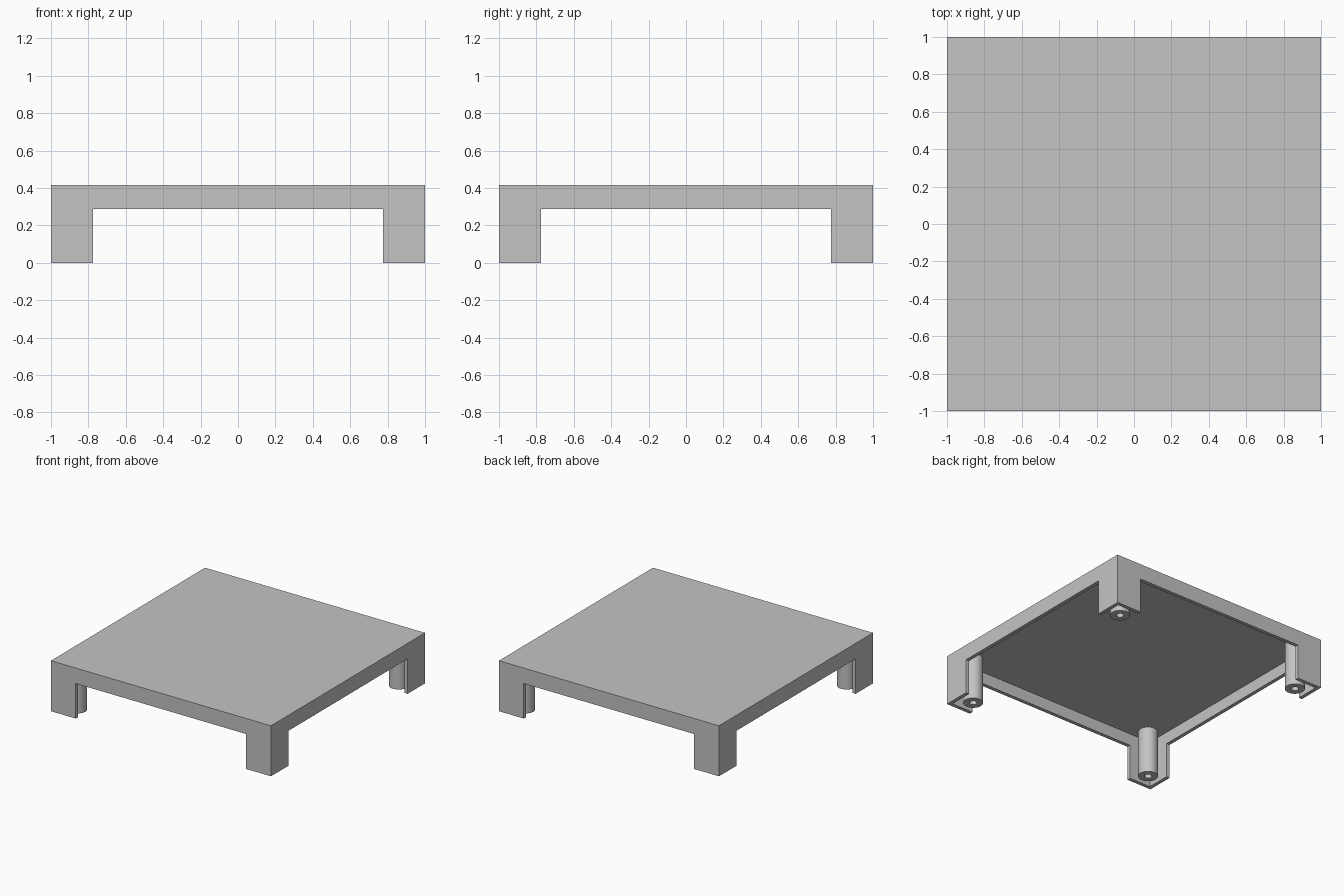
import bpy, bmesh
from math import pi, radians
from mathutils import Matrix, Vector

cube = bpy.data.objects.get("Cube")
if cube:
    bpy.data.objects.remove(cube, do_unlink=True)

HALF, HEIGHT, WALL = 1.0, 0.415, 0.03
LEG_INNER, SKIRT_Z = 0.775, 0.287
POST_POS, POST_R, HOLE_R, HOLE_TOP = 0.86, 0.075, 0.028, 0.3
CEILING = HEIGHT - WALL

grey = bpy.data.materials.new("plain grey")
grey.use_nodes = True
grey.diffuse_color = (0.55, 0.55, 0.55, 1)
grey.node_tree.nodes["Principled BSDF"].inputs["Base Color"].default_value = grey.diffuse_color


def finish(bm, name):
    bmesh.ops.remove_doubles(bm, verts=bm.verts, dist=1e-5)
    bmesh.ops.recalc_face_normals(bm, faces=bm.faces)
    mesh = bpy.data.meshes.new(name)
    bm.to_mesh(mesh)
    bm.free()
    mesh.materials.append(grey)
    obj = bpy.data.objects.new(name, mesh)
    bpy.context.collection.objects.link(obj)
    return obj


def side_profile(half, top, y):
    """Side wall outline: a skirt with a leg at each end."""
    pts = [(-half, top), (-half, 0), (-LEG_INNER, 0), (-LEG_INNER, SKIRT_Z)]
    pts += [(-x, z) for x, z in reversed(pts)]
    return [Vector((x, y, z)) for x, z in pts]


# Table shell: four mitred walls, closed by the top and its underside
bm = bmesh.new()
inner = HALF - WALL
for i in range(4):
    turn = Matrix.Rotation(i * pi / 2, 3, "Z")
    out = [bm.verts.new(turn @ p) for p in side_profile(HALF, HEIGHT, -HALF)]
    ins = [bm.verts.new(turn @ p) for p in side_profile(inner, CEILING, -inner)]
    bm.faces.new(out)
    bm.faces.new(ins[::-1])
    for k in range(1, len(out) - 2):
        bm.faces.new((out[k], out[k + 1], ins[k + 1], ins[k]))
for half, z in ((HALF, HEIGHT), (inner, CEILING)):
    corners = ((-half, -half), (half, -half), (half, half), (-half, half))
    bm.faces.new([bm.verts.new((x, y, z)) for x, y in corners])
finish(bm, "table_shell")

# Round posts with a blind screw hole, one inside each leg
profile = [(0, HOLE_TOP), (HOLE_R, HOLE_TOP), (HOLE_R, 0), (POST_R, 0), (POST_R, CEILING)]
for x_name, sx in (("left", 1), ("right", -1)):
    for y_name, sy in (("front", -1), ("back", 1)):
        bm = bmesh.new()
        verts = [bm.verts.new((r, 0, z)) for r, z in profile]
        edges = [bm.edges.new(pair) for pair in zip(verts, verts[1:])]
        bmesh.ops.spin(bm, geom=verts + edges, cent=(0, 0, 0), axis=(0, 0, 1),
                       angle=2 * pi, steps=32)
        post = finish(bm, f"{y_name}_{x_name}_post")
        post.location = (sx * POST_POS, sy * POST_POS, 0)
        bpy.ops.object.select_all(action="DESELECT")
        post.select_set(True)
        bpy.context.view_layer.objects.active = post
        bpy.ops.object.shade_smooth_by_angle(angle=radians(30))
